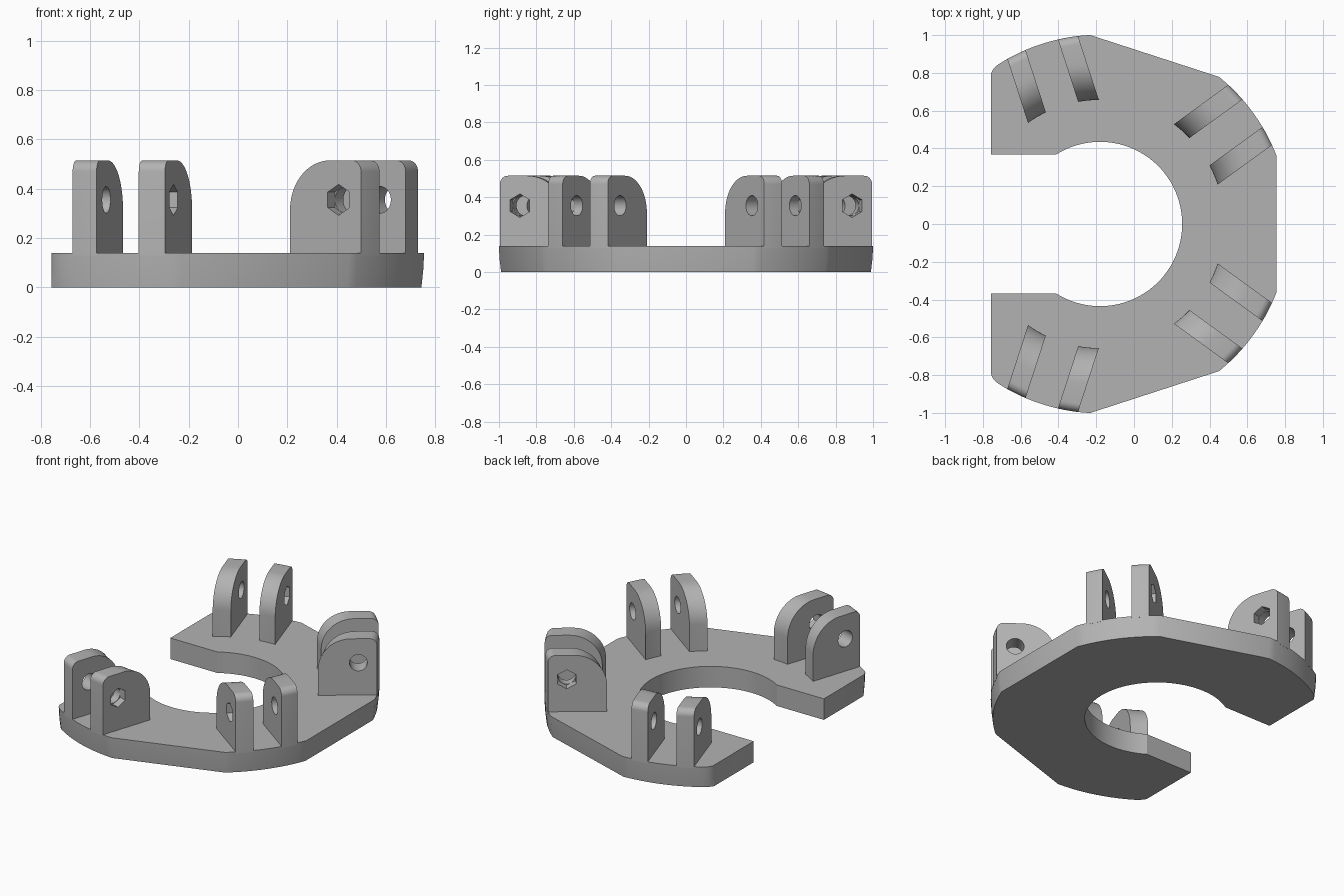
import bpy, bmesh
from math import sin, cos, pi, radians, sqrt
from mathutils import Matrix

cube = bpy.data.objects.get("Cube")
if cube:
    bpy.data.objects.remove(cube, do_unlink=True)

CX = -0.18            # centre of the ring
R_OUT, R_LUG, R_BORE = 1.002, 0.657, 0.435
THICK, TOP = 0.14, 0.515
GAP, FAR = 0.09, 0.197  # lug faces, measured sideways from the pair's centre line
PIN_R, PIN_Z = 0.87, 0.355

grey = bpy.data.materials.new("light_grey")
grey.use_nodes = True
colour = (0.45, 0.45, 0.45, 1)
grey.diffuse_color = colour
grey.node_tree.nodes["Principled BSDF"].inputs["Base Color"].default_value = colour


def make_object(name, bm):
    bmesh.ops.recalc_face_normals(bm, faces=bm.faces)
    mesh = bpy.data.meshes.new(name)
    bm.to_mesh(mesh)
    bm.free()
    mesh.materials.append(grey)
    ob = bpy.data.objects.new(name, mesh)
    bpy.context.collection.objects.link(ob)
    return ob


def activate(ob):
    bpy.ops.object.select_all(action='DESELECT')
    ob.select_set(True)
    bpy.context.view_layer.objects.active = ob


def smooth(ob):
    activate(ob)
    bpy.ops.object.shade_smooth_by_angle(angle=radians(30))


def loft(rings):
    """Join closed rings of points with quads and cap both ends."""
    bm = bmesh.new()
    loops = [[bm.verts.new(p) for p in ring] for ring in rings]
    n = len(loops[0])
    for a, b in zip(loops, loops[1:]):
        for i in range(n):
            j = (i + 1) % n
            bm.faces.new((a[i], a[j], b[j], b[i]))
    bm.faces.new(loops[0])
    bm.faces.new(loops[-1])
    return bm


def arc(r, start, end, steps):
    angles = [radians(start + (end - start) * i / steps) for i in range(steps + 1)]
    return [(CX + r * cos(a), r * sin(a)) for a in angles]


# Open ring plate, with a slightly drafted outer wall
half = arc(R_OUT, 21, 51, 12) + arc(R_OUT, 93, 123, 12)
half += [(-0.746, 0.82), (-0.757, 0.795)]
bore = [(-0.757, 0.369)] + arc(R_BORE, 122, -122, 64) + [(-0.757, -0.369)]
lower = [(x, -y) for x, y in reversed(half)]


def plate_ring(z, scale):
    def draft(p):
        x, y = p
        return (x if x < -0.75 else CX + (x - CX) * scale, y * scale, z)
    ring = [draft(p) for p in half]
    ring += [(x, y, z) for x, y in bore]
    return ring + [draft(p) for p in lower]


plate = make_object("base_plate", loft([plate_ring(0, 0.988),
                                        plate_ring(THICK / 2, 0.996),
                                        plate_ring(THICK, 1)]))
smooth(plate)


# Upright lug: side profile with a large inner and a small outer round
def lug_ring(t, big=0.2, small=0.045):
    inner, outer = sqrt(R_LUG**2 - t * t), sqrt(R_OUT**2 - t * t)
    foot = THICK - 0.01
    pts = [(inner, foot)]
    for i in range(17):
        a = pi / 2 * i / 16
        pts.append((inner + big * (1 - cos(a)), TOP - big * (1 - sin(a))))
    for i in range(9):
        a = pi / 2 * i / 8
        pts.append((outer - small * (1 - sin(a)), TOP - small * (1 - cos(a))))
    pts.append((outer, foot))
    return [(r, t, z) for r, z in pts]


def cut_hole(ob, sides, radius, start, end):
    bm = bmesh.new()
    bmesh.ops.create_cone(bm, cap_ends=True, segments=sides, radius1=radius,
                          radius2=radius, depth=abs(end - start))
    turn = Matrix.Rotation(pi / 2, 4, 'X')
    shift = Matrix.Translation((PIN_R, (start + end) / 2, PIN_Z))
    bmesh.ops.transform(bm, matrix=shift @ turn, verts=bm.verts)
    cutter = make_object("hole_cutter", bm)
    cutter.hide_render = True
    mod = ob.modifiers.new("hole", 'BOOLEAN')
    mod.operation, mod.solver, mod.object = 'DIFFERENCE', 'EXACT', cutter
    activate(ob)
    bpy.ops.object.modifier_apply(modifier=mod.name)
    bpy.data.objects.remove(cutter, do_unlink=True)


# Four pairs of lugs; one lug in each pair also has a hexagonal nut pocket
for label, angle, nut_side in (("back_left", 36, 1), ("front_left", -36, -1),
                               ("back_right", 108, -1), ("front_right", -108, 1)):
    for side in (-1, 1):
        steps = [side * (GAP + (FAR - GAP) * i / 4) for i in range(5)]
        kind = "nut_lug" if side == nut_side else "pin_lug"
        lug = make_object(f"{label}_{kind}", loft([lug_ring(t) for t in steps]))
        cut_hole(lug, 32, 0.054, side * (GAP - 0.05), side * (FAR + 0.05))
        if side == nut_side:
            cut_hole(lug, 6, 0.063, side * (FAR - 0.05), side * (FAR + 0.05))
        place = Matrix.Translation((CX, 0, 0)) @ Matrix.Rotation(radians(angle), 4, 'Z')
        lug.data.transform(place)
        smooth(lug)
